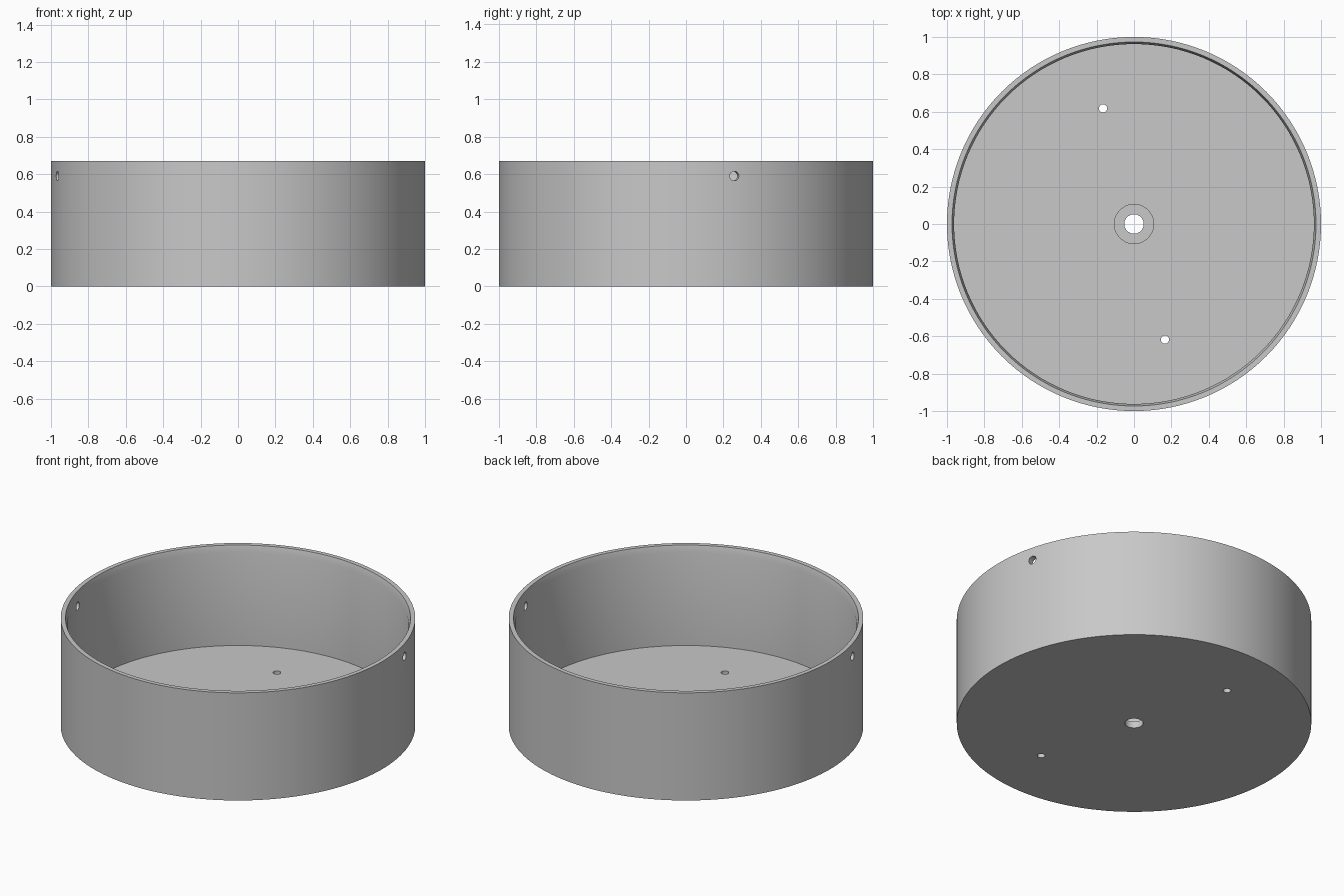
import bpy
import bmesh
from math import radians, tau
from mathutils import Matrix, Vector

if "Cube" in bpy.data.objects:
    bpy.data.objects.remove(bpy.data.objects["Cube"], do_unlink=True)

SEGMENTS = 128
TILT = radians(15)      # the small holes sit on axes turned by this angle

grey = bpy.data.materials.new("light_grey")
grey.use_nodes = True
colour = (0.58, 0.58, 0.58, 1)
grey.diffuse_color = colour
grey.node_tree.nodes["Principled BSDF"].inputs["Base Color"].default_value = colour


def new_object(name, bm):
    bmesh.ops.recalc_face_normals(bm, faces=bm.faces)
    mesh = bpy.data.meshes.new(name)
    bm.to_mesh(mesh)
    bm.free()
    mesh.materials.append(grey)
    obj = bpy.data.objects.new(name, mesh)
    bpy.context.collection.objects.link(obj)
    return obj


def lathe(name, profile):
    """Spin a closed (radius, height) profile around z."""
    bm = bmesh.new()
    rings = []
    for i in range(SEGMENTS):
        turn = Matrix.Rotation(tau * i / SEGMENTS, 3, 'Z')
        rings.append([bm.verts.new(turn @ Vector((r, 0, z))) for r, z in profile])
    for i, ring in enumerate(rings):
        following = rings[(i + 1) % SEGMENTS]
        for j in range(len(profile)):
            k = (j + 1) % len(profile)
            bm.faces.new((ring[j], following[j], following[k], ring[k]))
    return new_object(name, bm)


def drill(target, radius, length, matrix):
    """Cut a round hole through the target."""
    bm = bmesh.new()
    bmesh.ops.create_cone(bm, cap_ends=True, segments=32, radius1=radius,
                          radius2=radius, depth=length, matrix=matrix)
    cutter = new_object("hole_cutter", bm)
    cutter.hide_render = True
    mod = target.modifiers.new("hole", 'BOOLEAN')
    mod.operation = 'DIFFERENCE'
    mod.solver = 'EXACT'
    mod.object = cutter
    bpy.ops.object.modifier_apply(modifier=mod.name)
    bpy.data.objects.remove(cutter, do_unlink=True)


# Round tray: outer wall, bevelled inner rim, floor, recessed centre hole
tray = lathe("round_tray", [
    (0.052, 0), (1, 0), (1, 0.67), (0.973, 0.67), (0.962, 0.63),
    (0.962, 0.05), (0.105, 0.05), (0.105, 0.04), (0.052, 0.04)])
bpy.context.view_layer.objects.active = tray
tray.select_set(True)

for side in (0, radians(180)):
    # Floor holes
    turn = Matrix.Rotation(TILT + side, 4, 'Z')
    drill(tray, 0.022, 0.3, turn @ Matrix.Translation((0, 0.64, 0)))
    # Wall holes just under the rim
    drill(tray, 0.025, 0.2, turn @ Matrix.Translation((0.98, 0, 0.59))
          @ Matrix.Rotation(radians(90), 4, 'Y'))

bpy.ops.object.shade_smooth_by_angle(angle=radians(30))
